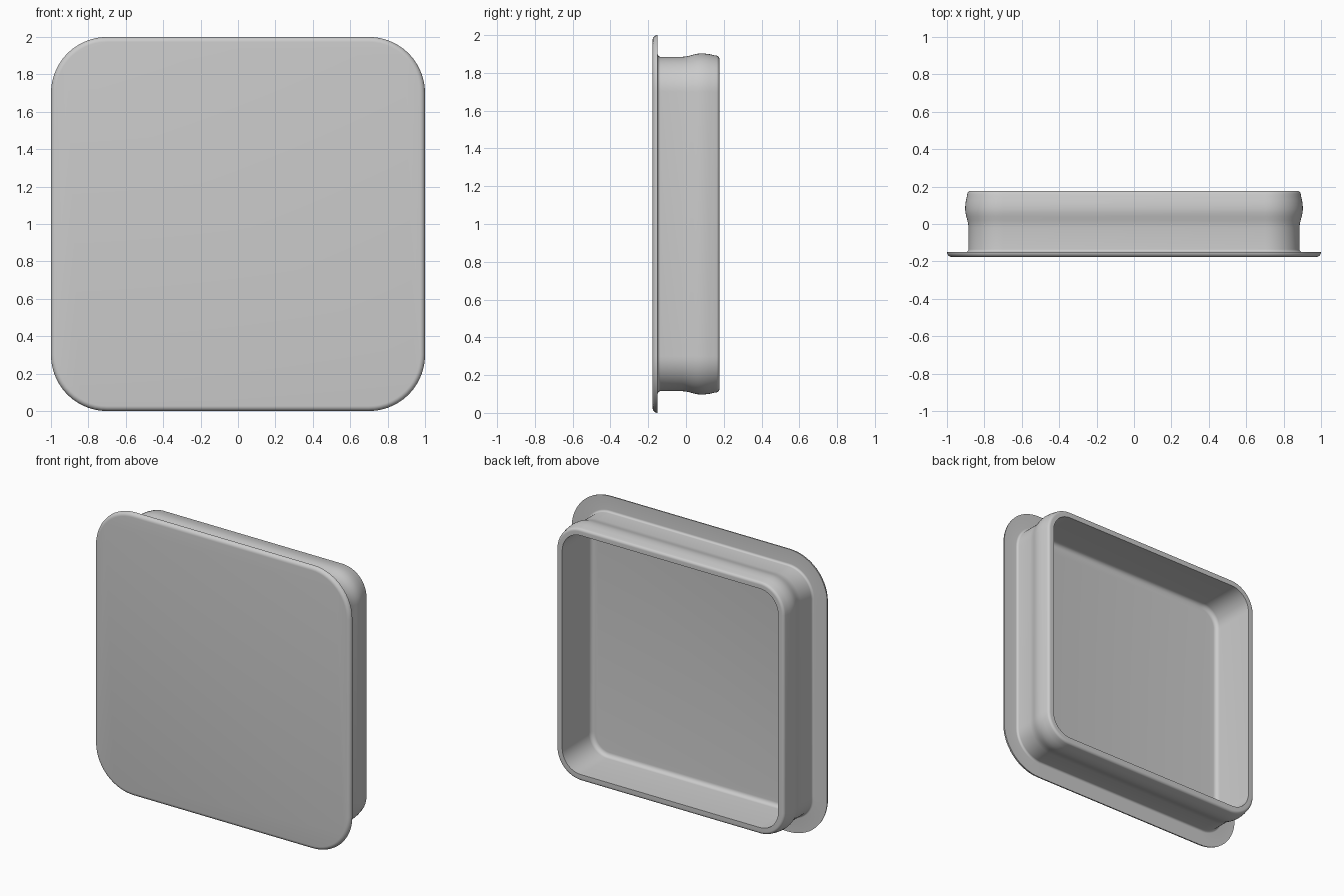
import bpy, bmesh, math

cube = bpy.data.objects.get("Cube")
if cube:
    bpy.data.objects.remove(cube, do_unlink=True)

grey = bpy.data.materials.new("light grey")
grey.use_nodes = True
colour = (0.6, 0.6, 0.6, 1)
grey.diffuse_color = colour
grey.node_tree.nodes["Principled BSDF"].inputs["Base Color"].default_value = colour

CORNER = 0.7        # centre of every rounded corner
STEPS = 14          # segments per corner
FRONT, BACK, PLATE_BACK = -0.177, 0.177, -0.15


def ring(bm, half, y):
    """Rounded square of the given half width, at depth y."""
    verts = []
    for q, (sx, sz) in enumerate([(1, 1), (-1, 1), (-1, -1), (1, -1)]):
        for i in range(STEPS + 1):
            a = math.pi / 2 * (q + i / STEPS)
            r = half - CORNER
            verts.append(bm.verts.new((sx * CORNER + r * math.cos(a), y,
                                       1 + sz * CORNER + r * math.sin(a))))
    return verts


def arc(cx, cy, r, start, end, n=6):
    """Profile points along a circular arc, angles in degrees."""
    angles = [math.radians(start + (end - start) * i / n) for i in range(n + 1)]
    return [(cx + r * math.cos(a), cy + r * math.sin(a)) for a in angles]


# Profile from the front face, round the rim and wall, to the inner floor
plate_edge = arc(0.973, PLATE_BACK, 0.027, -90, 0)
root_fillet = arc(0.9, PLATE_BACK + 0.015, 0.015, 270, 180)
bulge = [(0.885 + 0.018 * math.sin(math.pi * t / 2) ** 2, -0.02 + 0.1 * t)
         for t in (0, 0.2, 0.4, 0.6, 0.8, 1)]
taper = [(0.902, 0.1), (0.899, 0.125), (0.894, 0.145)]
lip = arc(0.872, 0.157, 0.02, 15, 90)
inner_wall = [(0.845, BACK)]
floor_fillet = arc(0.815, PLATE_BACK + 0.03, 0.03, 0, -90)
profile = plate_edge + root_fillet + bulge + taper + lip + inner_wall + floor_fillet

# Loft the profile into one closed cover
bm = bmesh.new()
rings = [ring(bm, half, y) for half, y in profile]
for a, b in zip(rings, rings[1:]):
    for i in range(len(a)):
        j = (i + 1) % len(a)
        bm.faces.new((a[i], a[j], b[j], b[i]))
bm.faces.new(rings[0])
bm.faces.new(rings[-1])
bmesh.ops.recalc_face_normals(bm, faces=bm.faces)

mesh = bpy.data.meshes.new("square_cap")
bm.to_mesh(mesh)
bm.free()
mesh.materials.append(grey)
cap = bpy.data.objects.new("square_cap", mesh)
bpy.context.collection.objects.link(cap)

# Smooth shading with crisp rim edges
bpy.ops.object.select_all(action="DESELECT")
cap.select_set(True)
bpy.context.view_layer.objects.active = cap
bpy.ops.object.shade_smooth_by_angle(angle=math.radians(35))
